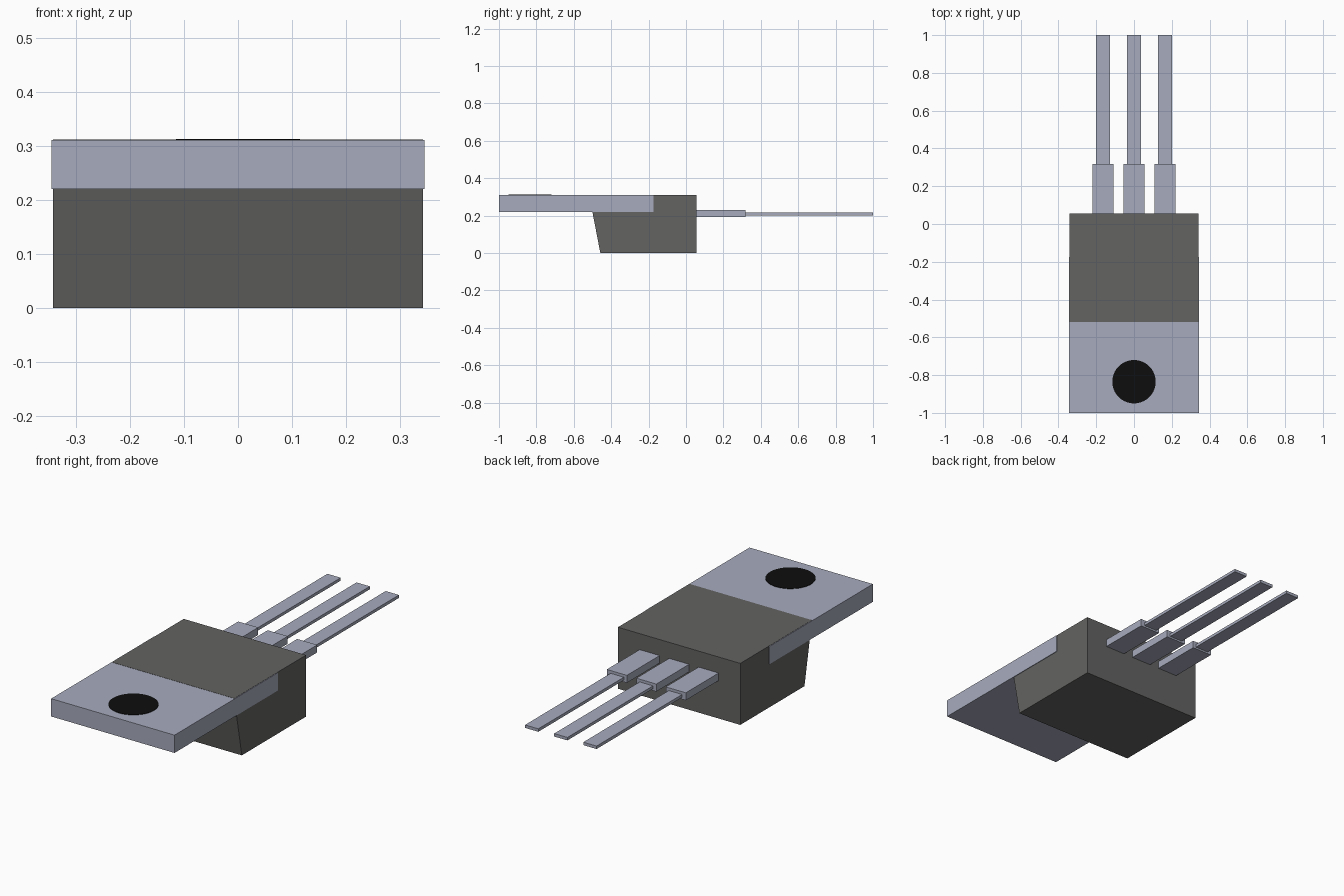
import bpy, bmesh

if "Cube" in bpy.data.objects:
    bpy.data.objects.remove(bpy.data.objects["Cube"])


def material(name, color):
    m = bpy.data.materials.new(name)
    m.diffuse_color = (*color, 1)
    m.use_nodes = True
    m.node_tree.nodes["Principled BSDF"].inputs["Base Color"].default_value = m.diffuse_color
    return m


METAL = material("lead_metal", (0.39, 0.41, 0.51))
PLASTIC = material("dark_grey_plastic", (0.125, 0.125, 0.122))
BLACK = material("hole_black", (0.004, 0.004, 0.004))


def finish(name, bm, mat):
    bmesh.ops.recalc_face_normals(bm, faces=bm.faces)
    mesh = bpy.data.meshes.new(name)
    bm.to_mesh(mesh)
    bm.free()
    mesh.materials.append(mat)
    obj = bpy.data.objects.new(name, mesh)
    bpy.context.collection.objects.link(obj)
    return obj


def extrude_profile(name, profile, x0, x1, mat):
    """Extrude a closed (y, z) profile along x."""
    bm = bmesh.new()
    face = bm.faces.new([bm.verts.new((x0, y, z)) for y, z in profile])
    out = bmesh.ops.extrude_face_region(bm, geom=[face])
    moved = [v for v in out["geom"] if isinstance(v, bmesh.types.BMVert)]
    bmesh.ops.translate(bm, verts=moved, vec=(x1 - x0, 0, 0))
    return finish(name, bm, mat)


def box(name, x, y, z, mat):
    profile = [(y[0], z[0]), (y[1], z[0]), (y[1], z[1]), (y[0], z[1])]
    return extrude_profile(name, profile, x[0], x[1], mat)


# Plastic case with a sloping front, its top just proud of the tab
extrude_profile("case", [(-0.458, 0), (0.055, 0), (0.055, 0.311), (-0.518, 0.311)],
                -0.342, 0.342, PLASTIC)

# Metal mounting tab
box("mounting_tab", (-0.345, 0.345), (-1.0, -0.175), (0.22, 0.31), METAL)

# Mounting hole, a thin dark disc on the tab
bm = bmesh.new()
bmesh.ops.create_cone(bm, cap_ends=True, segments=40, radius1=0.115, radius2=0.115, depth=0.004)
bmesh.ops.translate(bm, verts=bm.verts, vec=(0, -0.835, 0.310))
finish("mounting_hole", bm, BLACK)

# Three leads: a wide shoulder and a thin pin each
for side, shoulder_x, pin_x in (("left", -0.165, -0.163), ("middle", 0, 0), ("right", 0.165, 0.163)):
    box(side + "_lead_shoulder", (shoulder_x - 0.056, shoulder_x + 0.056), (0.05, 0.317), (0.192, 0.23), METAL)
    box(side + "_lead_pin", (pin_x - 0.037, pin_x + 0.037), (0.31, 1.0), (0.201, 0.216), METAL)
